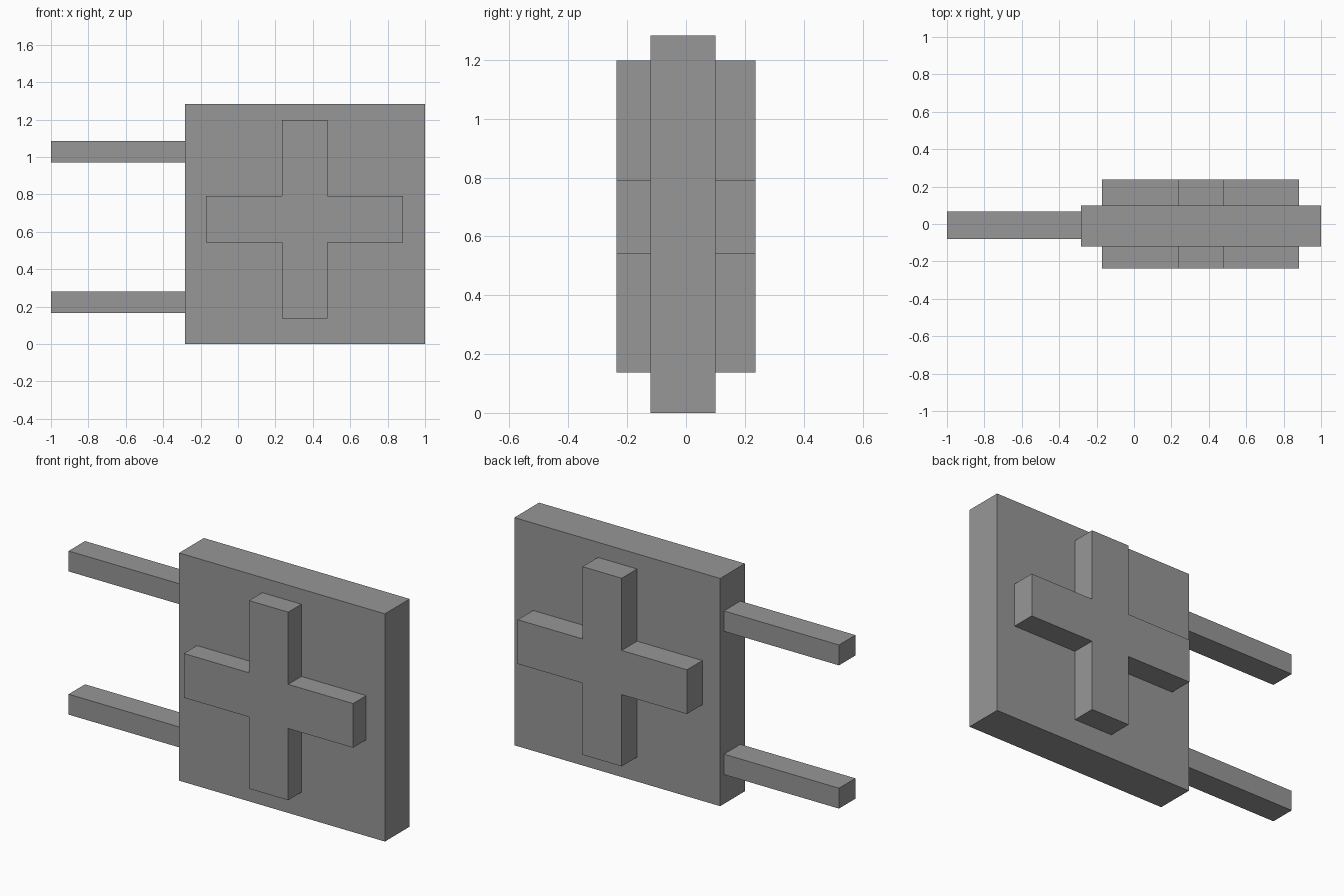
import bpy
import bmesh

cube = bpy.data.objects.get("Cube")
if cube:
    bpy.data.objects.remove(cube, do_unlink=True)

grey = bpy.data.materials.new("plain_grey")
grey.use_nodes = True
colour = (0.31, 0.31, 0.31, 1)
grey.diffuse_color = colour
grey.node_tree.nodes["Principled BSDF"].inputs["Base Color"].default_value = colour


def extrude_profile(name, points, y0, y1):
    """Extrude a front-facing (x, z) outline from y0 to y1."""
    bm = bmesh.new()
    face = bm.faces.new([bm.verts.new((x, y0, z)) for x, z in points])
    grown = bmesh.ops.extrude_face_region(bm, geom=[face], use_keep_orig=True)
    moved = [v for v in grown["geom"] if isinstance(v, bmesh.types.BMVert)]
    bmesh.ops.translate(bm, verts=moved, vec=(0, y1 - y0, 0))
    bmesh.ops.recalc_face_normals(bm, faces=bm.faces)
    mesh = bpy.data.meshes.new(name)
    bm.to_mesh(mesh)
    bm.free()
    mesh.materials.append(grey)
    obj = bpy.data.objects.new(name, mesh)
    bpy.context.collection.objects.link(obj)
    return obj


def box(name, x0, x1, y0, y1, z0, z1):
    return extrude_profile(name, [(x0, z0), (x1, z0), (x1, z1), (x0, z1)], y0, y1)


# Square panel
box("panel", -0.283, 1.0, -0.12, 0.1, 0, 1.283)

# Two side bars, running out to the right
for name, z in (("lower_bar", 0.165), ("upper_bar", 0.972)):
    box(name, -1.0, -0.283, -0.08, 0.066, z, z + 0.115)

# Raised cross, standing proud of the front and back of the panel
xa, xb, xc, xd = -0.172, 0.235, 0.479, 0.883
za, zb, zc, zd = 0.138, 0.542, 0.791, 1.198
outline = [(xb, za), (xc, za), (xc, zb), (xd, zb), (xd, zc), (xc, zc),
           (xc, zd), (xb, zd), (xb, zc), (xa, zc), (xa, zb), (xb, zb)]
extrude_profile("cross", outline, -0.237, 0.237)
